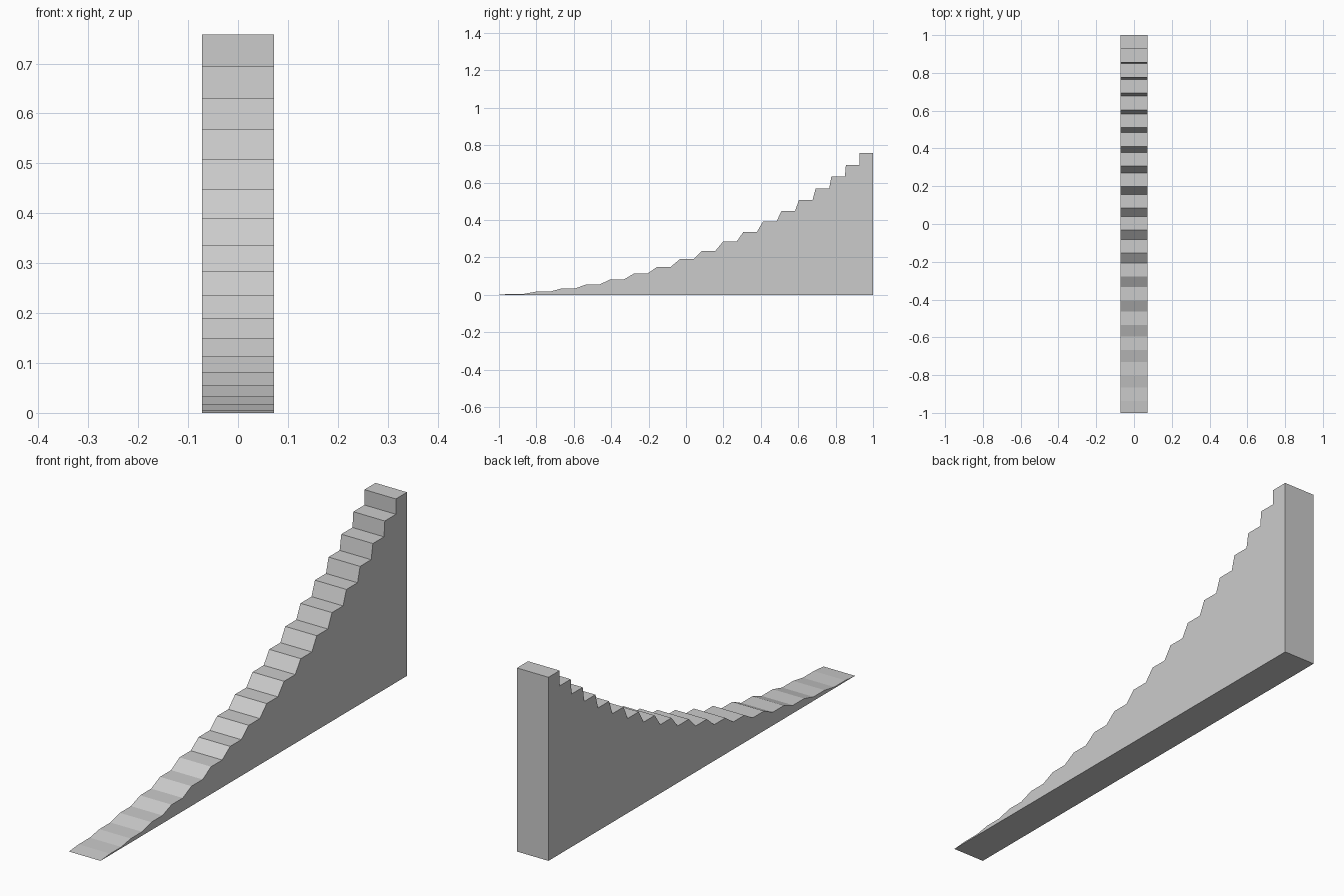
import bpy, bmesh
from math import sin, cos, radians

if "Cube" in bpy.data.objects:
    bpy.data.objects.remove(bpy.data.objects["Cube"])

STEPS = 18
HALF_WIDTH = 0.072
HEIGHT = 0.758

# Each riser has the same length and tilts 5 degrees more than the one before
angles = [radians(90 * k / STEPS) for k in range(1, STEPS + 1)]
riser = HEIGHT / sum(sin(a) for a in angles)
tread = (2 - riser * sum(cos(a) for a in angles)) / STEPS

# Side profile: riser, tread, riser, tread ... then down the back
y, z = -1.0, 0.0
profile = [(y, z)]
for a in angles:
    y += riser * cos(a)
    z += riser * sin(a)
    profile.append((y, z))
    y += tread
    profile.append((y, z))
profile.append((y, 0.0))

# Extrude the profile across the width
bm = bmesh.new()
side = bm.faces.new([bm.verts.new((-HALF_WIDTH, py, pz)) for py, pz in profile])
out = bmesh.ops.extrude_face_region(bm, geom=[side], use_keep_orig=True)
moved = [v for v in out["geom"] if isinstance(v, bmesh.types.BMVert)]
bmesh.ops.translate(bm, verts=moved, vec=(2 * HALF_WIDTH, 0, 0))
bmesh.ops.recalc_face_normals(bm, faces=bm.faces)

mesh = bpy.data.meshes.new("curved_staircase")
bm.to_mesh(mesh)
bm.free()
bpy.context.collection.objects.link(bpy.data.objects.new("curved_staircase", mesh))
